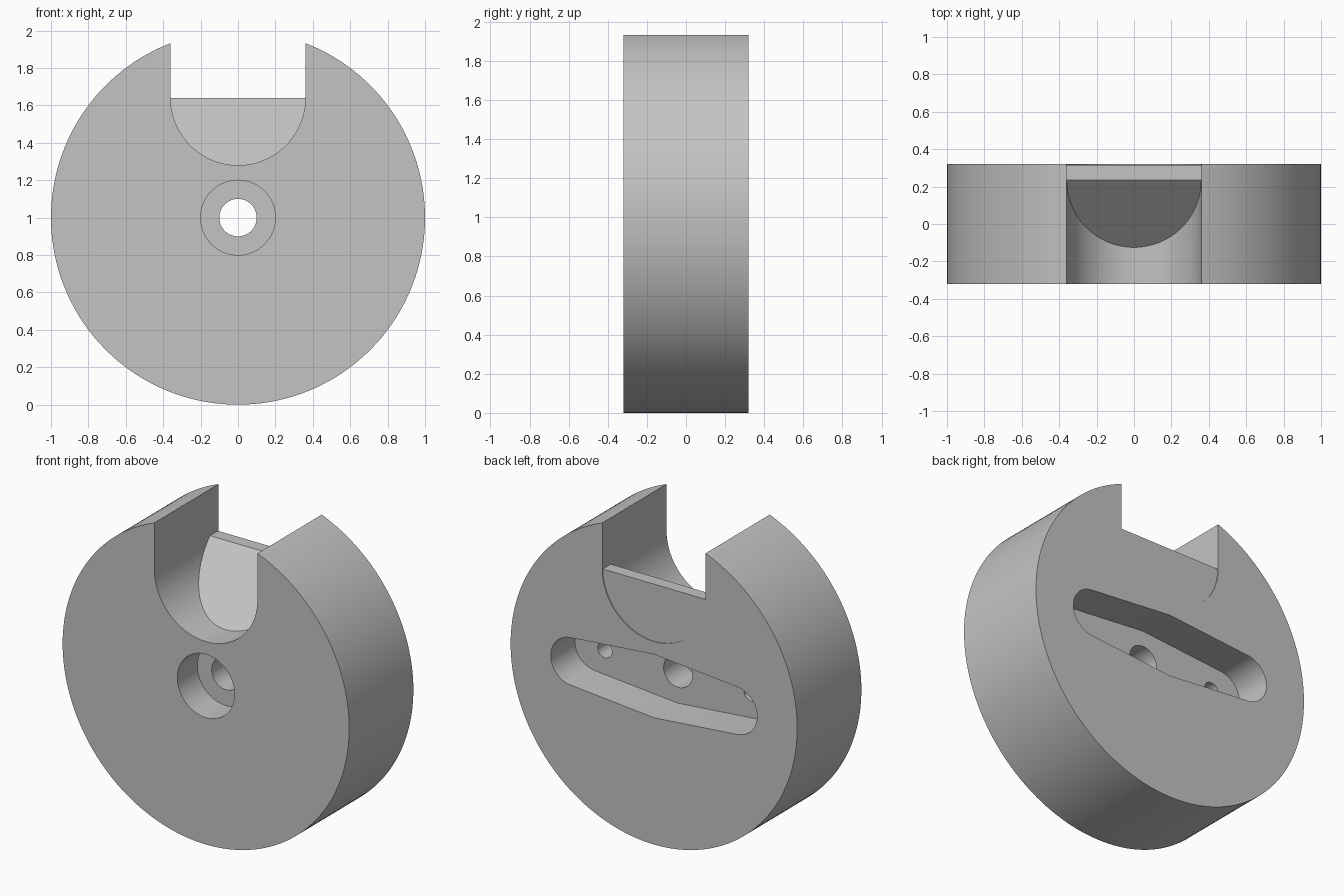
import bpy, bmesh
from math import cos, sin, pi, radians

cube = bpy.data.objects.get("Cube")
if cube:
    bpy.data.objects.remove(cube, do_unlink=True)

HALF_DEPTH = 0.32
OUT = 0.4  # cutters reach past both faces

grey = bpy.data.materials.new("plain grey")
grey.use_nodes = True
grey.diffuse_color = (0.55, 0.55, 0.55, 1)
grey.node_tree.nodes["Principled BSDF"].inputs["Base Color"].default_value = (0.55, 0.55, 0.55, 1)


def arc(cx, cz, r, start, end, n):
    """Points on an arc in the xz plane, angles in degrees."""
    angles = [radians(start + (end - start) * i / n) for i in range(n + 1)]
    return [(cx + r * cos(a), cz + r * sin(a)) for a in angles]


def circle(cx, cz, r, n=64):
    return arc(cx, cz, r, 0, 360, n)[:-1]


def solid(name, rings):
    """Closed prism between two matching rings of 3D points."""
    bm = bmesh.new()
    a, b = [[bm.verts.new(p) for p in ring] for ring in rings]
    n = len(a)
    bm.faces.new(a)
    bm.faces.new(b)
    for i in range(n):
        j = (i + 1) % n
        bm.faces.new((a[i], a[j], b[j], b[i]))
    bmesh.ops.recalc_face_normals(bm, faces=bm.faces)
    mesh = bpy.data.meshes.new(name)
    bm.to_mesh(mesh)
    bm.free()
    mesh.materials.append(grey)
    ob = bpy.data.objects.new(name, mesh)
    bpy.context.collection.objects.link(ob)
    return ob


def prism(name, profile, y0, y1):
    return solid(name, [[(x, y, z) for x, z in profile] for y in (y0, y1)])


def cut(target, cutter):
    mod = target.modifiers.new("cut", 'BOOLEAN')
    mod.operation = 'DIFFERENCE'
    mod.solver = 'EXACT'
    mod.object = cutter
    bpy.context.view_layer.objects.active = target
    bpy.ops.object.modifier_apply(modifier=mod.name)
    bpy.data.objects.remove(cutter, do_unlink=True)


# Round body
body = prism("round_body", circle(0, 1, 1, 160), -HALF_DEPTH, HALF_DEPTH)

# U-shaped notch at the top, with a 45 degree ramp left standing at its back
notch = prism("notch_cutter",
              [(0.36, 2.2)] + arc(0, 1.64, 0.36, 0, -180, 48) + [(-0.36, 2.2)], -OUT, OUT)
ramp_section = [(0.315, 1.64), (0.235, 1.64), (-0.225, 1.18), (0.315, 1.18)]
ramp = solid("ramp_wedge", [[(x, y, z) for y, z in ramp_section] for x in (-0.5, 0.5)])
cut(notch, ramp)
cut(body, notch)

# Front counterbore and through hole
cut(body, prism("counterbore_cutter", circle(0, 1, 0.2), -OUT, -0.12))
cut(body, prism("axle_hole_cutter", circle(0, 1, 0.1), -OUT, OUT))

# Tapered two-armed pocket in the back
arm = [(0, 0.8)] + arc(0.57, 1, 0.15, -85, 85, 32)
pocket = arm + [(-x, 2 - z) for x, z in arm]
cut(body, prism("arm_pocket_cutter", pocket, 0.08, OUT))

# Blind screw holes in the pocket floor
for x in (-0.51, 0.51):
    cut(body, prism("screw_hole_cutter", circle(x, 1, 0.05, 32), -0.12, 0.2))

# Smooth curved walls, sharp edges
bpy.ops.object.select_all(action='DESELECT')
body.select_set(True)
bpy.context.view_layer.objects.active = body
bpy.ops.object.shade_smooth_by_angle(angle=radians(30))
